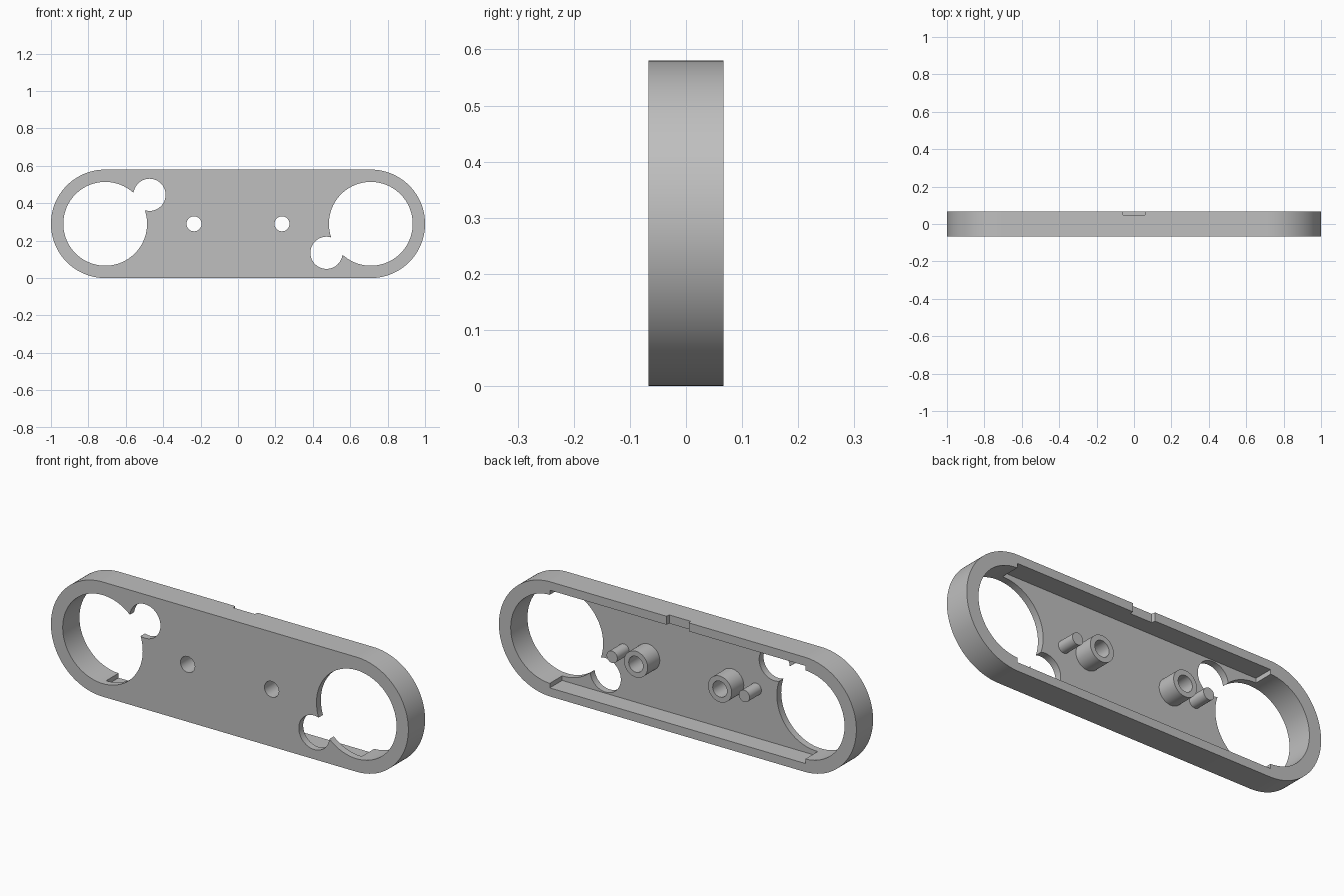
import bpy
import bmesh
from math import sin, cos, pi, radians

default = bpy.data.objects.get("Cube")
if default:
    bpy.data.objects.remove(default, do_unlink=True)

FRONT, BACK = -0.067, 0.067
FLOOR = -0.032      # inner face of the thin front panel
MID = 0.29          # height of the long axis
END_X = 0.71        # centres of the rounded ends

grey = bpy.data.materials.new("light_grey")
grey.use_nodes = True
colour = (0.52, 0.52, 0.52, 1)
grey.diffuse_color = colour
grey.node_tree.nodes["Principled BSDF"].inputs["Base Color"].default_value = colour


def arc(x, z, r, start=0, sweep=2 * pi, steps=96):
    count = steps if sweep >= 2 * pi else steps + 1
    return [(x + r * cos(start + sweep * i / steps),
             z + r * sin(start + sweep * i / steps)) for i in range(count)]


def box(x0, x1, z0, z1):
    return [(x0, z0), (x1, z0), (x1, z1), (x0, z1)]


def prism(name, outline, y0, y1):
    """Extrude an outline in the x-z plane from y0 to y1."""
    bm = bmesh.new()
    face = bm.faces.new([bm.verts.new((x, y0, z)) for x, z in outline])
    new = bmesh.ops.extrude_face_region(bm, geom=[face])["geom"]
    moved = [v for v in new if isinstance(v, bmesh.types.BMVert)]
    bmesh.ops.translate(bm, verts=moved, vec=(0, y1 - y0, 0))
    bmesh.ops.recalc_face_normals(bm, faces=bm.faces)
    mesh = bpy.data.meshes.new(name)
    bm.to_mesh(mesh)
    bm.free()
    mesh.materials.append(grey)
    obj = bpy.data.objects.new(name, mesh)
    bpy.context.collection.objects.link(obj)
    return obj


def activate(obj):
    bpy.ops.object.select_all(action="DESELECT")
    obj.select_set(True)
    bpy.context.view_layer.objects.active = obj


def cut(obj, cutter):
    """Subtract the cutter from obj and discard it."""
    cutter.hide_render = True
    mod = obj.modifiers.new("cut", "BOOLEAN")
    mod.operation = "DIFFERENCE"
    mod.solver = "EXACT"
    mod.object = cutter
    activate(obj)
    bpy.ops.object.modifier_apply(modifier=mod.name)
    bpy.data.objects.remove(cutter, do_unlink=True)


def smooth(obj):
    activate(obj)
    bpy.ops.object.shade_smooth_by_angle(angle=radians(30))


# Housing: a rounded bar, hollowed from the back
outline = (arc(END_X, MID, 0.29, -pi / 2, pi, 64)
           + arc(-END_X, MID, 0.29, pi / 2, pi, 64))
housing = prism("housing", outline, FRONT, BACK)
cut(housing, prism("pocket_cutter",
                   box(-0.715, 0.715, MID - 0.247, MID + 0.247), FLOOR, 0.2))

# Openings: large end hole, overlapping small lobe and screw hole on each side
for side in (-1, 1):
    for x, z, r in ((END_X, 0, 0.224), (0.473, 0.155, 0.086), (0.235, 0, 0.04)):
        cut(housing, prism("hole_cutter", arc(side * x, MID - side * z, r), -0.2, 0.2))

# Shallow notch in the back edge of the top wall
notch = prism("notch_cutter", box(-0.068, 0.068, 0.5, 0.7), 0.048, 0.1)
for v in notch.data.vertices:
    if v.co.y < 0.06:
        v.co.x *= 0.88
cut(housing, notch)
smooth(housing)

# Screw bosses and locating pegs standing on the inside of the panel
for side, label in ((1, "left"), (-1, "right")):
    boss = prism(label + "_screw_boss", arc(side * 0.235, MID, 0.066, steps=48),
                 FLOOR - 0.005, 0.065)
    cut(boss, prism("bore_cutter", arc(side * 0.235, MID, 0.04), -0.2, 0.2))
    smooth(boss)
    peg = prism(label + "_locating_peg", arc(side * 0.37, MID, 0.03, steps=32),
                FLOOR - 0.005, 0.063)
    smooth(peg)
